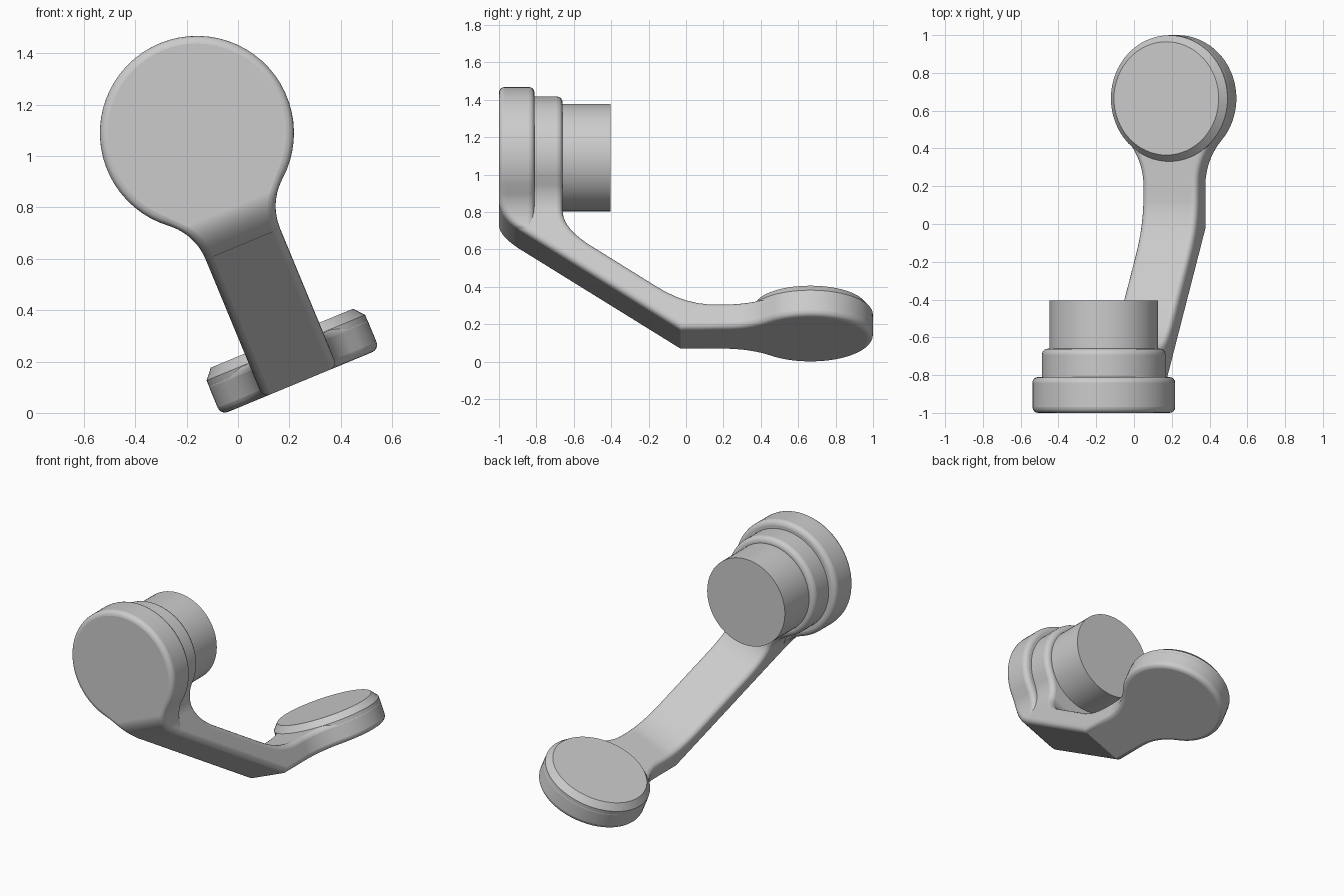
import bpy, bmesh, math
from mathutils import Matrix

if "Cube" in bpy.data.objects:
    bpy.data.objects.remove(bpy.data.objects["Cube"])

HALF = 0.157                       # half width of the arm
ORIGIN = (-0.16, 0, 1.09)          # centre of the round head
TILT = math.radians(-22.5)

grey = bpy.data.materials.new("plain_grey")
grey.diffuse_color = (0.6, 0.6, 0.6, 1)
grey.use_nodes = True
grey.node_tree.nodes["Principled BSDF"].inputs["Base Color"].default_value = (0.6, 0.6, 0.6, 1)


def soft_max(a, b, k):
    h = max(k - abs(a - b), 0) / k
    return max(a, b) + h * h * k / 4


def front_y(v):                    # outer face: upright, then sloping back
    return soft_max(-1, -0.03 - (v + 1.05) / 0.67, 0.12)


def back_y(v):                     # inner face: upright, then sloping back
    return soft_max(-0.66, -0.3 - (v + 0.705) / 0.67, 0.16)


def top_v(y):                      # inner face: slope easing into the flat foot
    return soft_max(-0.905, -0.705 - 0.67 * (y + 0.3), 0.1)


def keyhole(r, fillet):
    """(distance, half width) along a disc that blends into the arm."""
    reach = math.sqrt((r + fillet) ** 2 - (HALF + fillet) ** 2)
    p0 = math.acos((HALF + fillet) / (r + fillet))
    end = math.pi / 2 + p0
    out = [(-r * math.cos(end * i / 24), r * math.sin(end * i / 24)) for i in range(25)]
    for i in range(1, 11):
        p = p0 * (1 - i / 10)
        out.append((reach - fillet * math.sin(p), HALF + fillet * (1 - math.cos(p))))
    return out


def finish(name, bm):
    mesh = bpy.data.meshes.new(name)
    bm.to_mesh(mesh)
    bm.free()
    ob = bpy.data.objects.new(name, mesh)
    bpy.context.collection.objects.link(ob)
    ob.location = ORIGIN
    ob.rotation_euler = (0, TILT, 0)
    mesh.materials.append(grey)
    bpy.ops.object.select_all(action='DESELECT')
    ob.select_set(True)
    bpy.context.view_layer.objects.active = ob
    bpy.ops.object.shade_smooth_by_angle(angle=math.radians(30))
    return ob


def ribbon(name, stations, bevel):
    """Strip through stations of (outer point, inner point, half width)."""
    bm = bmesh.new()
    rings = []
    for a, b, w in stations:
        corners = [(-w, *a), (w, *a), (w, *b), (-w, *b)]
        rings.append([bm.verts.new(c) for c in corners])
    for r, s in zip(rings, rings[1:]):
        for i in range(4):
            j = (i + 1) % 4
            bm.faces.new((r[i], r[j], s[j], s[i]))
    for ring, station in ((rings[0], stations[0]), (rings[-1], stations[-1])):
        if station[2] > 0.01:
            bm.faces.new(ring)
    bmesh.ops.remove_doubles(bm, verts=bm.verts, dist=0.0005)
    bmesh.ops.dissolve_limit(bm, angle_limit=0.02, verts=bm.verts, edges=bm.edges)
    bmesh.ops.recalc_face_normals(bm, faces=bm.faces)
    ob = finish(name, bm)
    mod = ob.modifiers.new("rounded_edges", 'BEVEL')
    mod.width = bevel
    mod.segments = 4
    mod.limit_method = 'ANGLE'
    mod.angle_limit = math.radians(45)
    mod.use_clamp_overlap = False
    ob.modifiers.new("even_shading", 'WEIGHTED_NORMAL').keep_sharp = True


def lathe(name, sections, along_y, centre_y):
    """Stack of (radius, position) rings around the head or foot axis."""
    bm = bmesh.new()
    n = 64
    rings = []
    for r, p in sections:
        ring = []
        for i in range(n):
            c, s = r * math.cos(math.tau * i / n), r * math.sin(math.tau * i / n)
            ring.append(bm.verts.new((c, p, s) if along_y else (c, centre_y + s, p)))
        rings.append(ring)
    for a, b in zip(rings, rings[1:]):
        for i in range(n):
            j = (i + 1) % n
            bm.faces.new((a[i], a[j], b[j], b[i]))
    bm.faces.new(rings[0])
    bm.faces.new(rings[-1])
    bmesh.ops.recalc_face_normals(bm, faces=bm.faces)
    finish(name, bm)


# Arm body: inner head step, sloping arm and round foot in one strip
body = []
for d, w in keyhole(0.327, 0.227):
    body.append(((front_y(-d) + 0.02, -d), (back_y(-d), -d), w))
for v in (-0.42, -0.445, -0.47, -0.495, -0.52, -0.55, -0.6, -0.72):
    inset = 0.02 if v > -0.46 else 0
    body.append(((front_y(v) + inset, v), (back_y(v), v), HALF))
for a, b in ((-0.27, -0.16), (-0.15, -0.11), (-0.03, -0.05), (0.03, 0.0), (0.07, 0.06), (0.12, 0.12)):
    body.append(((a, max(-1.05, -1.05 - 0.67 * (a + 0.03))), (b, top_v(b)), HALF))
for d, w in reversed(keyhole(0.335, 0.36)):
    body.append(((0.665 - d, -1.05), (0.665 - d, -0.905), w))
ribbon("arm", body, 0.03)

# Wide outer head plate, its tail buried in the arm
plate = [((front_y(-d), -d), (-0.81, -d), w) for d, w in keyhole(0.378, 0.227)]
plate.append(((-0.79, -0.52), (-0.74, -0.52), 0.14))
ribbon("head_plate", plate, 0.03)

# Spindle behind the head and chamfered pad on the foot
lathe("spindle", [(0.287, -0.75), (0.287, -0.405)], True, 0)
lathe("foot_pad", [(0.334, -1.0), (0.334, -0.905), (0.3, -0.865)], False, 0.665)
